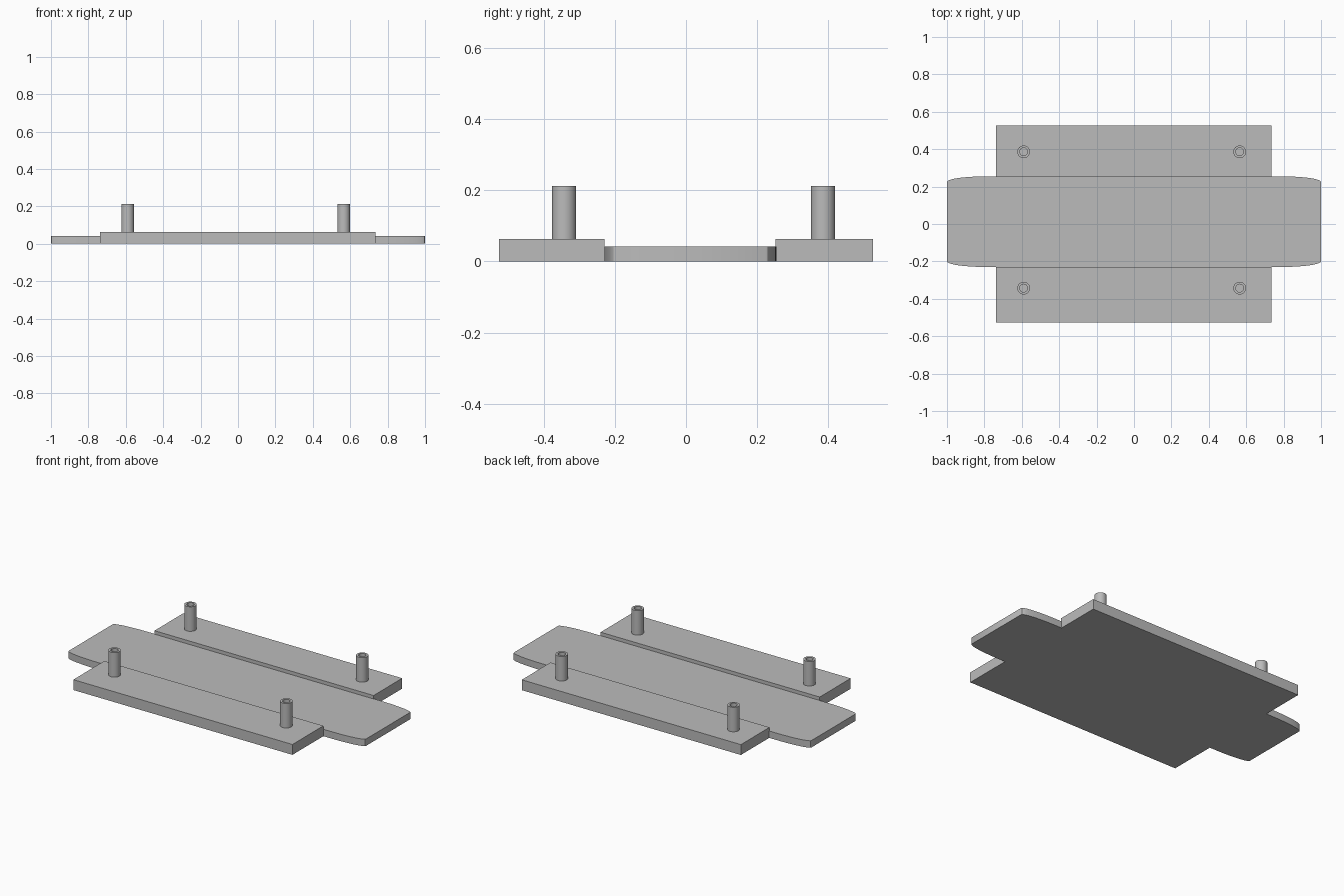
import bpy, bmesh, math

cube = bpy.data.objects.get("Cube")
if cube:
    bpy.data.objects.remove(cube, do_unlink=True)

# Single grey material
grey = bpy.data.materials.new("plain grey")
grey.use_nodes = True
colour = (0.5, 0.5, 0.5, 1)
grey.diffuse_color = colour
grey.node_tree.nodes["Principled BSDF"].inputs["Base Color"].default_value = colour


def finish(name, bm):
    bmesh.ops.recalc_face_normals(bm, faces=bm.faces)
    mesh = bpy.data.meshes.new(name)
    bm.to_mesh(mesh)
    bm.free()
    mesh.materials.append(grey)
    obj = bpy.data.objects.new(name, mesh)
    bpy.context.collection.objects.link(obj)
    return obj


def smooth(obj):
    bpy.ops.object.select_all(action="DESELECT")
    obj.select_set(True)
    bpy.context.view_layer.objects.active = obj
    bpy.ops.object.shade_smooth_by_angle(angle=math.radians(30))


def extruded(name, outline, height):
    bm = bmesh.new()
    face = bm.faces.new([bm.verts.new((x, y, 0)) for x, y in outline])
    top = bmesh.ops.extrude_face_region(bm, geom=[face])["geom"]
    verts = [g for g in top if isinstance(g, bmesh.types.BMVert)]
    bmesh.ops.translate(bm, vec=(0, 0, height), verts=verts)
    return finish(name, bm)


def lathe(name, profile, x, y, steps=32):
    # Closed ring profile spun about the post axis
    bm = bmesh.new()
    verts = [bm.verts.new((x + r, y, z)) for r, z in profile]
    edges = [bm.edges.new((a, b)) for a, b in zip(verts, verts[1:])]
    bmesh.ops.spin(bm, geom=verts + edges, cent=(x, y, 0), axis=(0, 0, 1),
                   angle=math.tau, steps=steps, use_duplicate=False)
    bmesh.ops.remove_doubles(bm, verts=bm.verts, dist=0.0001)
    return finish(name, bm)


# Central plate with long, shallow elliptical corners
Y0, Y1, RX, RY, STEPS = -0.23, 0.255, 0.22, 0.03, 10
outline = []
for sx, sy, start in ((1, 1, 0), (-1, 1, 90), (-1, -1, 180), (1, -1, 270)):
    cx = sx * (1 - RX)
    cy = Y1 - RY if sy > 0 else Y0 + RY
    for i in range(STEPS + 1):
        a = math.radians(start + 90 * i / STEPS)
        outline.append((cx + RX * math.cos(a), cy + RY * math.sin(a)))
smooth(extruded("central_plate", outline, 0.042))

# Thicker side rails
for name, y0, y1 in (("front_rail", -0.527, -0.23), ("back_rail", 0.252, 0.527)):
    extruded(name, [(-0.738, y0), (0.735, y0), (0.735, y1), (-0.738, y1)], 0.063)

# Hollow mounting posts
PROFILE = [(0.034, 0.06), (0.034, 0.212), (0.021, 0.212), (0.021, 0.064), (0, 0.064)]
for side, x in (("right", -0.59), ("left", 0.565)):
    for end, y in (("front", -0.343), ("back", 0.386)):
        smooth(lathe(f"{end}_{side}_post", PROFILE, x, y))
